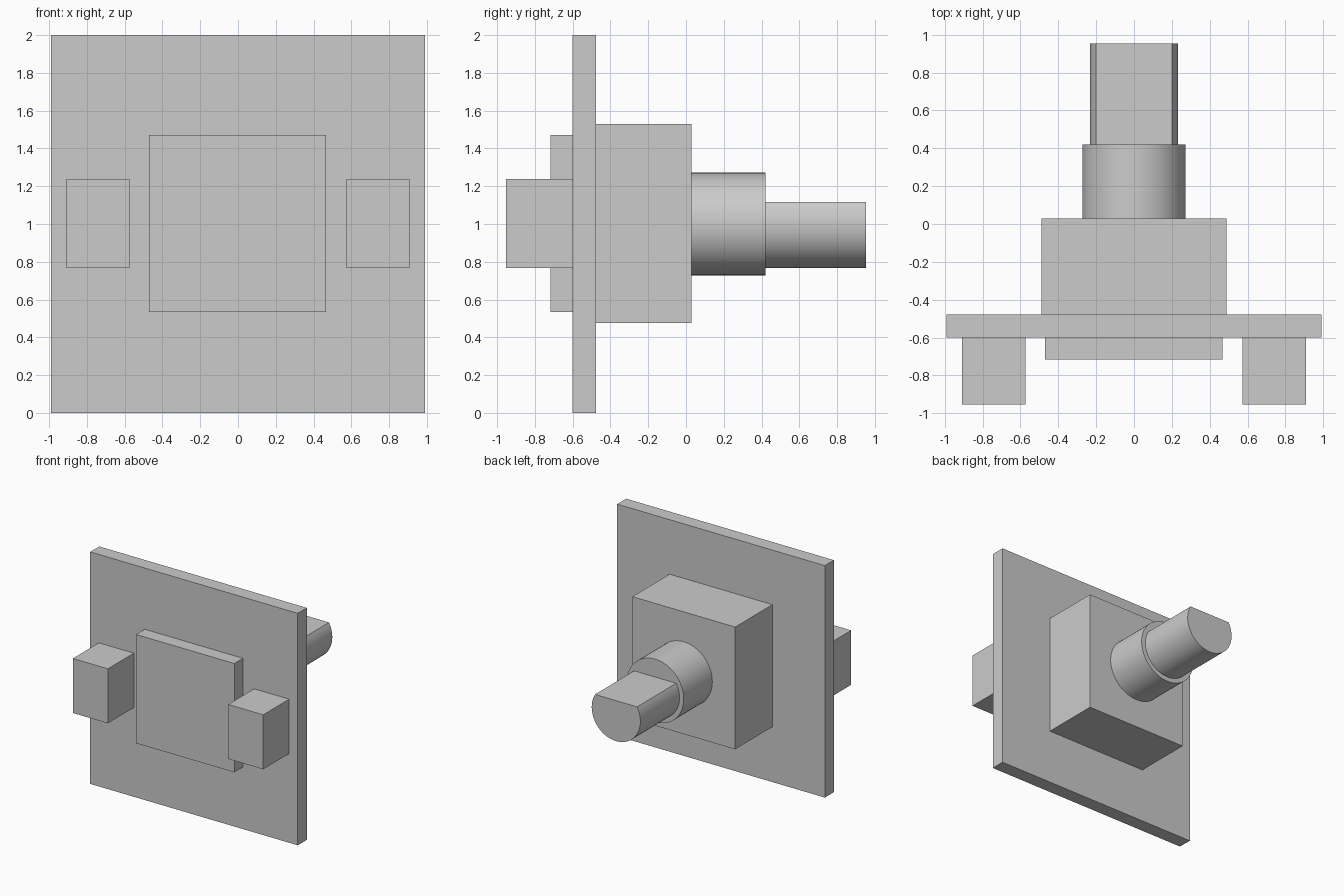
import bpy, bmesh, math

if "Cube" in bpy.data.objects:
    bpy.data.objects.remove(bpy.data.objects["Cube"], do_unlink=True)

grey = bpy.data.materials.new("light grey")
grey.use_nodes = True
colour = (0.6, 0.6, 0.6, 1)
grey.diffuse_color = colour
grey.node_tree.nodes["Principled BSDF"].inputs["Base Color"].default_value = colour

AXIS_Z = 1.0


def extrude_profile(name, points, y0, y1, smooth=False):
    """Extrude an x, z outline from y0 to y1."""
    bm = bmesh.new()
    face = bm.faces.new([bm.verts.new((x, y0, z)) for x, z in points])
    result = bmesh.ops.extrude_face_region(bm, geom=[face], use_keep_orig=True)
    for v in result["geom"]:
        if isinstance(v, bmesh.types.BMVert):
            v.co.y = y1
    bmesh.ops.recalc_face_normals(bm, faces=bm.faces)
    mesh = bpy.data.meshes.new(name)
    bm.to_mesh(mesh)
    bm.free()
    mesh.materials.append(grey)
    obj = bpy.data.objects.new(name, mesh)
    bpy.context.collection.objects.link(obj)
    if smooth:
        bpy.ops.object.select_all(action="DESELECT")
        obj.select_set(True)
        bpy.context.view_layer.objects.active = obj
        bpy.ops.object.shade_smooth_by_angle(angle=math.radians(30))
    return obj


def box(name, x0, x1, y0, y1, z0, z1):
    return extrude_profile(name, [(x0, z0), (x1, z0), (x1, z1), (x0, z1)], y0, y1)


def arc(radius, start, end, steps):
    """Outline points along an arc about the shaft axis."""
    angles = [start + (end - start) * i / steps for i in range(steps + 1)]
    return [(radius * math.cos(a), AXIS_Z + radius * math.sin(a)) for a in angles]


# Square mounting plate, raised pad in front and housing behind
box("mounting_plate", -0.99, 0.99, -0.6, -0.477, 0, 2)
box("front_pad", -0.47, 0.467, -0.717, -0.6, 0.534, 1.472)
box("rear_housing", -0.49, 0.49, -0.477, 0.03, 0.476, 1.53)

# Pair of front tabs
for side, s in (("left", 1), ("right", -1)):
    x0, x1 = sorted((s * 0.574, s * 0.908))
    box(side + "_tab", x0, x1, -0.953, -0.6, 0.768, 1.238)

# Round bushing
extrude_profile("bushing", arc(0.272, 0, math.tau, 64)[:-1], 0.03, 0.42, True)

# D-shaped shaft with its flat on top
radius, flat = 0.232, 0.117
a = math.asin(flat / radius)
extrude_profile("d_shaft", arc(radius, math.pi - a, math.tau + a, 48), 0.42, 0.953, True)
